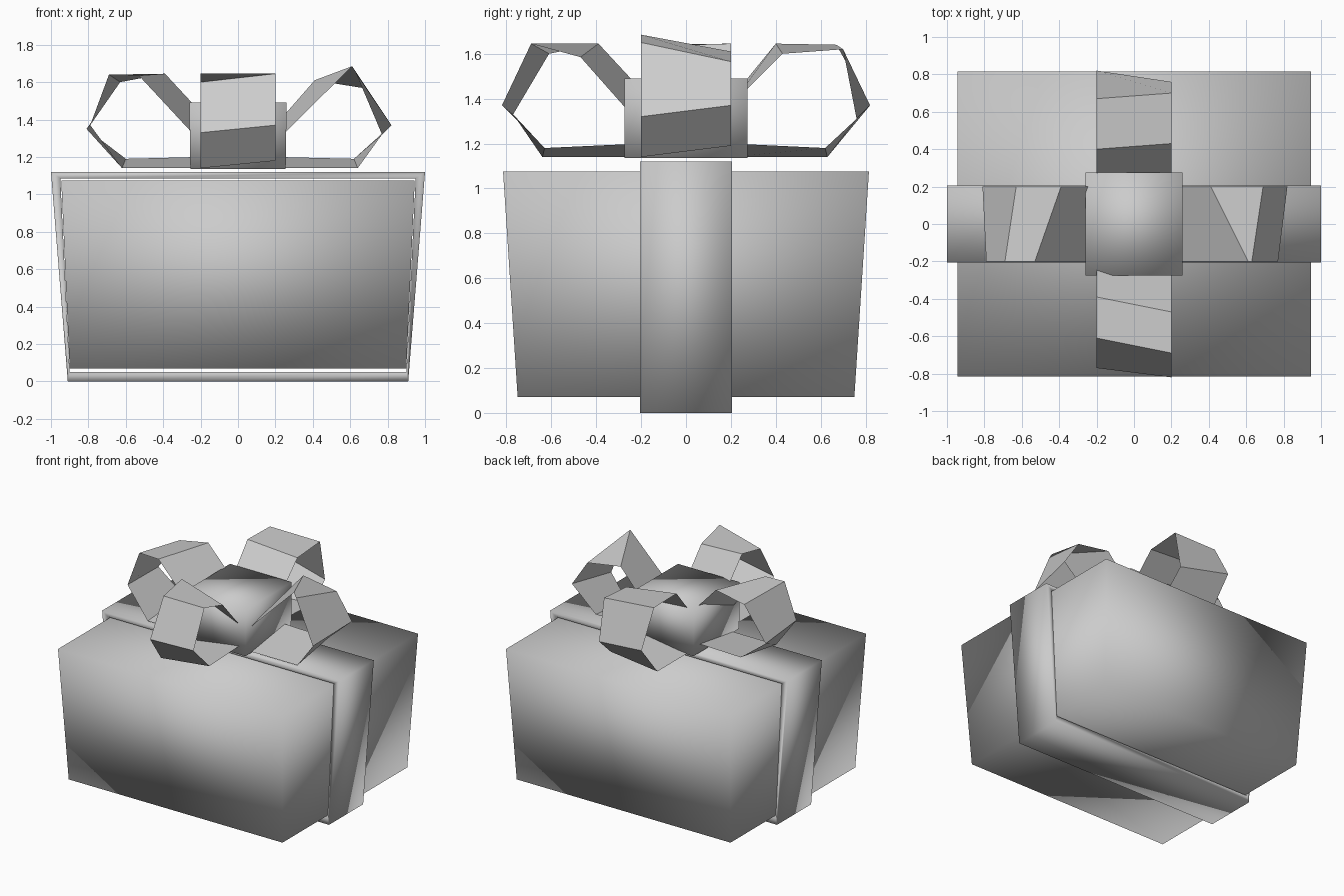
import bpy
from mathutils import Matrix

cube = bpy.data.objects.get("Cube")
if cube:
    bpy.data.objects.remove(cube, do_unlink=True)

grey = bpy.data.materials.new("plain_grey")
grey.use_nodes = True
colour = (0.6, 0.6, 0.6, 1)
grey.diffuse_color = colour
grey.node_tree.nodes["Principled BSDF"].inputs["Base Color"].default_value = colour


def build(name, verts, faces, smooth):
    mesh = bpy.data.meshes.new(name)
    mesh.from_pydata(verts, [], faces)
    mesh.materials.append(grey)
    for p in mesh.polygons:
        p.use_smooth = smooth
    obj = bpy.data.objects.new(name, mesh)
    bpy.context.collection.objects.link(obj)
    return obj


def rect(x, y, z):
    return [(-x, -y, z), (x, -y, z), (x, y, z), (-x, y, z)]


def tapered_box(name, low, high):
    sides = [(i, (i + 1) % 4, (i + 1) % 4 + 4, i + 4) for i in range(4)]
    return build(name, rect(*low) + rect(*high),
                 [(3, 2, 1, 0), (4, 5, 6, 7)] + sides, True)


# Gift box, narrower at the base, and the knot on top
tapered_box("gift_box", (0.90, 0.75, 0.07), (0.945, 0.815, 1.075))
tapered_box("bow_knot", (0.255, 0.275, 1.135), (0.26, 0.275, 1.49))

# Hollow band wrapped around the box from side to side
outer = [(-0.91, 0), (0.91, 0), (1.0, 1.12), (-1.0, 1.12)]
inner = [(-0.90, 0.05), (0.90, 0.05), (0.95, 1.085), (-0.95, 1.085)]
verts = [(x, y, z) for y in (-0.205, 0.205) for ring in (outer, inner) for x, z in ring]
faces = []
for i in range(4):
    j = (i + 1) % 4
    faces += [(i, j, j + 4, i + 4), (i + 8, i + 12, j + 12, j + 8),
              (i, i + 8, j + 8, j), (i + 4, j + 4, j + 12, i + 12)]
build("ribbon_band", verts, faces, True)


def bow_loop(name, turn, first, second):
    """Folded strip along +x; the edges at y = -0.2 and y = 0.2 are (x, z) paths."""
    n = len(first)
    verts = [(x, -0.2, z) for x, z in first] + [(x, 0.2, z) for x, z in second]
    faces = [(i, i + 1, i + 1 + n, i + n) for i in range(n - 1)]
    obj = build(name, verts, faces, False)
    obj.data.transform(Matrix.Rotation(turn, 4, "Z"))


# Four crooked bow loops around the knot
quarter = 1.5707963
bow_loop("left_loop", 0,
         [(0.2, 1.28), (0.61, 1.685), (0.63, 1.65), (0.77, 1.32), (0.64, 1.14), (0.2, 1.14)],
         [(0.2, 1.37), (0.41, 1.61), (0.69, 1.565), (0.82, 1.37), (0.62, 1.19), (0.2, 1.2)])
bow_loop("back_loop", quarter,
         [(0.2, 1.37), (0.43, 1.6), (0.70, 1.62), (0.76, 1.31), (0.62, 1.18), (0.2, 1.2)],
         [(0.2, 1.4), (0.40, 1.645), (0.67, 1.64), (0.82, 1.37), (0.63, 1.14), (0.2, 1.14)])
bow_loop("right_loop", 2 * quarter,
         [(0.2, 1.44), (0.39, 1.645), (0.63, 1.60), (0.81, 1.35), (0.60, 1.19), (0.2, 1.2)],
         [(0.2, 1.28), (0.53, 1.635), (0.69, 1.64), (0.79, 1.37), (0.62, 1.14), (0.2, 1.14)])
bow_loop("front_loop", -quarter,
         [(0.2, 1.44), (0.39, 1.645), (0.61, 1.60), (0.77, 1.33), (0.64, 1.14), (0.2, 1.14)],
         [(0.2, 1.28), (0.47, 1.585), (0.69, 1.645), (0.82, 1.37), (0.63, 1.18), (0.2, 1.2)])
